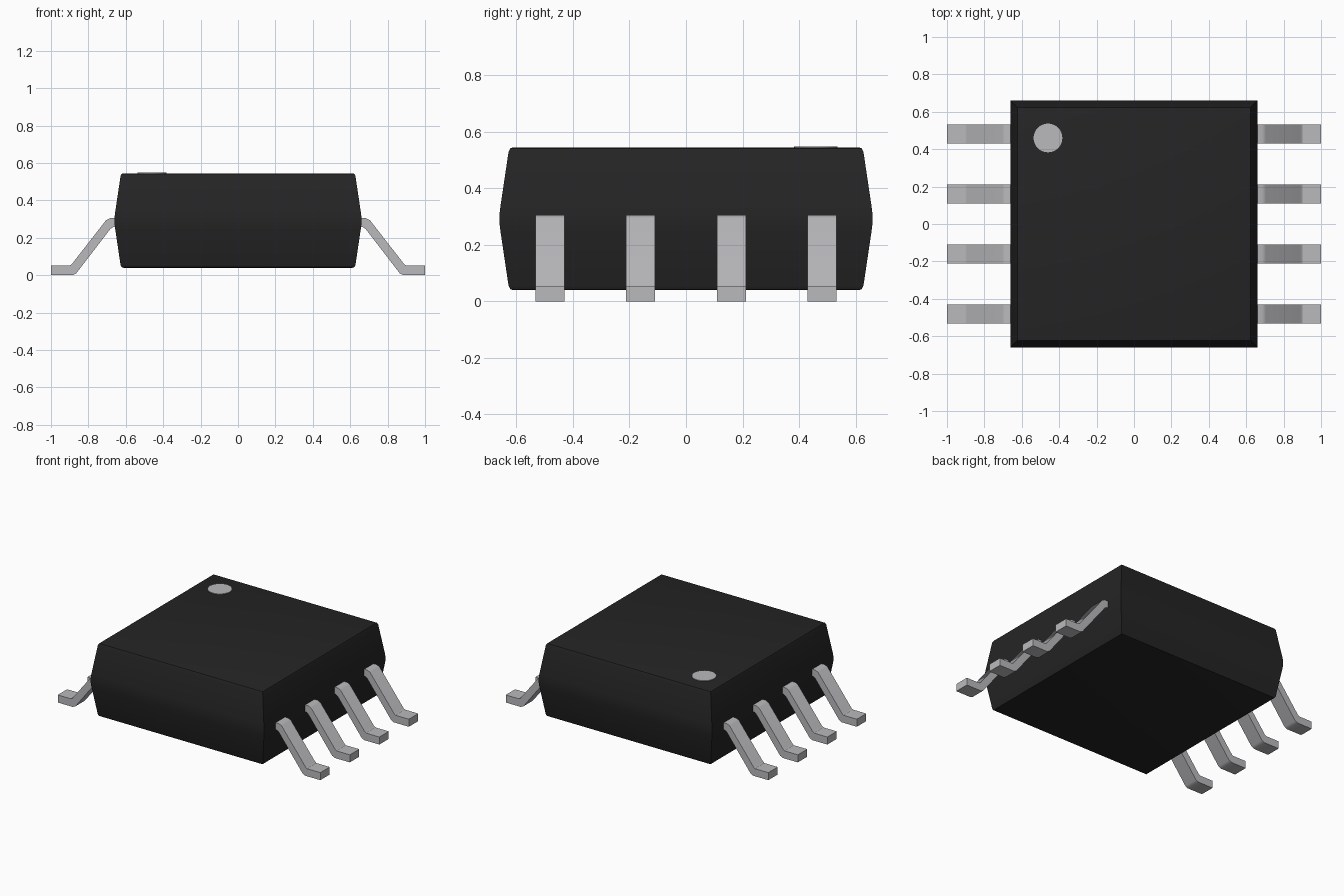
import bpy
import bmesh
import math

cube = bpy.data.objects.get("Cube")
if cube:
    bpy.data.objects.remove(cube, do_unlink=True)


def material(name, color, metallic=0.0):
    mat = bpy.data.materials.new(name)
    mat.use_nodes = True
    mat.diffuse_color = (*color, 1)
    mat.node_tree.nodes["Principled BSDF"].inputs["Base Color"].default_value = (*color, 1)
    return mat


def finish(name, bm, mat):
    bmesh.ops.recalc_face_normals(bm, faces=bm.faces)
    mesh = bpy.data.meshes.new(name)
    bm.to_mesh(mesh)
    bm.free()
    mesh.materials.append(mat)
    obj = bpy.data.objects.new(name, mesh)
    bpy.context.scene.collection.objects.link(obj)
    bpy.ops.object.select_all(action="DESELECT")
    bpy.context.view_layer.objects.active = obj
    obj.select_set(True)
    bpy.ops.object.shade_smooth_by_angle(angle=math.radians(30))
    return obj


black = material("black plastic", (0.018, 0.018, 0.018))
silver = material("silver metal", (0.49, 0.49, 0.51))

# Package body: square rings stacked along a tapered profile (half width, height)
PROFILE = [(0.612, 0.04), (0.622, 0.043), (0.628, 0.055), (0.657, 0.25), (0.66, 0.275),
           (0.66, 0.31), (0.657, 0.335), (0.628, 0.53), (0.622, 0.542), (0.612, 0.545)]
bm = bmesh.new()
rings = [[bm.verts.new((sx * w, sy * w, z)) for sx, sy in ((-1, -1), (1, -1), (1, 1), (-1, 1))]
         for w, z in PROFILE]
for low, high in zip(rings, rings[1:]):
    for i in range(4):
        j = (i + 1) % 4
        bm.faces.new((low[i], low[j], high[j], high[i]))
bm.faces.new(rings[0])
bm.faces.new(rings[-1])
finish("package_body", bm, black)

# Orientation dot near one top corner
bm = bmesh.new()
bmesh.ops.create_cone(bm, cap_ends=True, segments=32, radius1=0.077, radius2=0.077, depth=0.008)
bmesh.ops.translate(bm, verts=bm.verts, vec=(-0.46, 0.46, 0.545))
finish("orientation_dot", bm, silver)

# Gull-wing leg outline in x and z, with softened bends
LEG = [(0.58, 0.305), (0.685, 0.305), (0.705, 0.295), (0.888, 0.06), (0.9, 0.052), (1.0, 0.052),
       (1.0, 0.0), (0.885, 0.0), (0.865, 0.01), (0.682, 0.248), (0.668, 0.257), (0.58, 0.257)]
LEG_HALF_WIDTH = 0.051
PITCH = 0.321


def leg(name, side, y):
    bm = bmesh.new()
    outline = [bm.verts.new((side * x, y - LEG_HALF_WIDTH, z)) for x, z in LEG]
    face = bm.faces.new(outline)
    result = bmesh.ops.extrude_face_region(bm, geom=[face])
    moved = [v for v in result["geom"] if isinstance(v, bmesh.types.BMVert)]
    bmesh.ops.translate(bm, verts=moved, vec=(0, 2 * LEG_HALF_WIDTH, 0))
    finish(name, bm, silver)


# Four legs on each side
for side, label in ((1, "left"), (-1, "right")):
    for i in range(4):
        leg(f"{label}_leg_{i + 1}", side, (i - 1.5) * PITCH)
